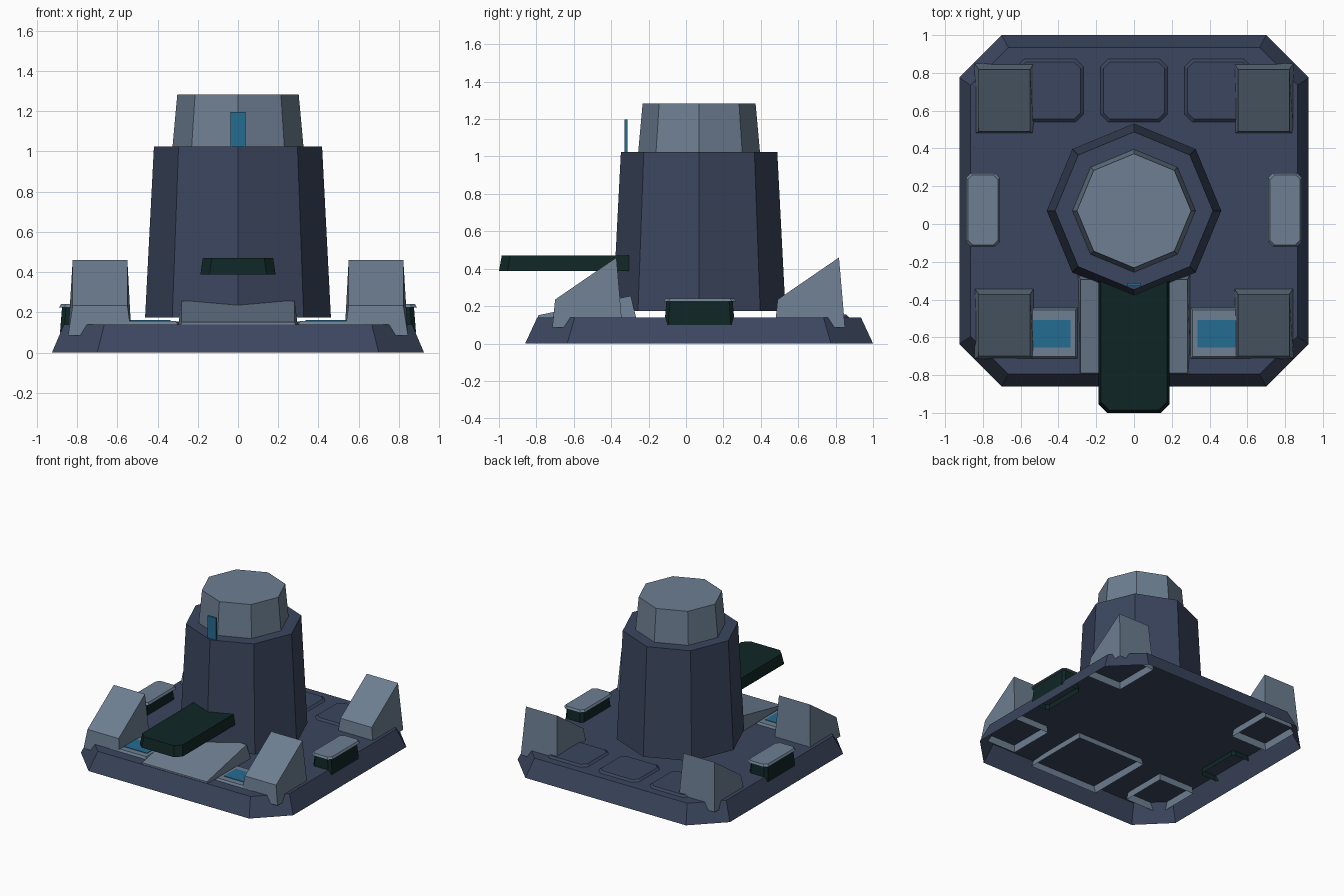
import bpy, bmesh, math

if "Cube" in bpy.data.objects:
    bpy.data.objects.remove(bpy.data.objects["Cube"])


def srgb(r, g, b):
    lin = lambda c: c / 12.92 if c <= 0.04045 else ((c + 0.055) / 1.055) ** 2.4
    return [lin(c / 255) for c in (r, g, b)] + [1.0]


def material(name, *rgb):
    m = bpy.data.materials.new(name)
    m.diffuse_color = srgb(*rgb)
    m.use_nodes = True
    m.node_tree.nodes["Principled BSDF"].inputs["Base Color"].default_value = m.diffuse_color
    return m


SLATE = material("slate_blue", 59, 70, 94)
GREY = material("light_grey", 109, 126, 145)
DARK = material("dark_green", 15, 38, 37)
BLUE = material("window_blue", 37, 108, 146)


def rect(x0, x1, y0, y1, c=0.0):
    """Counter-clockwise rectangle outline, optionally with cut corners."""
    if c == 0:
        return [(x0, y0), (x1, y0), (x1, y1), (x0, y1)]
    return [(x0 + c, y0), (x1 - c, y0), (x1, y0 + c), (x1, y1 - c),
            (x1 - c, y1), (x0 + c, y1), (x0, y1 - c), (x0, y0 + c)]


def octagon(r, cy):
    return [(r * math.cos(i * math.pi / 4), cy + r * math.sin(i * math.pi / 4)) for i in range(8)]


def loft(name, mat, low, z0, high, z1, bottom=False):
    """Wall between two outlines with a closed top; z1 may be a function of y."""
    top_z = z1 if callable(z1) else (lambda y: z1)
    bm = bmesh.new()
    a = [bm.verts.new((x, y, z0)) for x, y in low]
    b = [bm.verts.new((x, y, top_z(y))) for x, y in high]
    n = len(a)
    for i in range(n):
        j = (i + 1) % n
        bm.faces.new((a[i], a[j], b[j], b[i]))
    bm.faces.new(b)
    if bottom:
        bm.faces.new(a[::-1])
    me = bpy.data.meshes.new(name)
    bm.to_mesh(me)
    bm.free()
    me.materials.append(mat)
    ob = bpy.data.objects.new(name, me)
    bpy.context.collection.objects.link(ob)
    return ob


def side_rect(s, x0, x1, y0, y1, c=0.0):
    """Rectangle on the right (s=1) or mirrored to the left (s=-1)."""
    return rect(min(s * x0, s * x1), max(s * x0, s * x1), y0, y1, c)


# Base shell, open underneath
loft("base", SLATE, rect(-0.925, 0.925, -0.86, 1.0, 0.225), 0,
     rect(-0.865, 0.865, -0.795, 0.935, 0.2), 0.14)

# Tower and cap
CY = 0.07
loft("tower", SLATE, octagon(0.462, CY), 0.175, octagon(0.418, CY), 1.025)
loft("tower_cap", GREY, octagon(0.326, CY), 1.02, octagon(0.302, CY), 1.282)
loft("sensor_plate", BLUE, rect(-0.037, 0.037, -0.328, -0.312), 1.0,
     rect(-0.037, 0.037, -0.328, -0.312), 1.197, True)

# Flat barrel sticking out of the tower front
loft("barrel", DARK, rect(-0.187, 0.187, -1.0, -0.2, 0.045), 0.388,
     rect(-0.175, 0.175, -0.985, -0.21, 0.045), 0.47, True)

# Front ramp
loft("ramp", GREY, rect(-0.302, 0.302, -0.795, -0.255), 0.09,
     rect(-0.282, 0.282, -0.79, -0.295), lambda y: 0.255 + 0.21 * (y + 0.295))

for s, side in ((1, "right"), (-1, "left")):
    # Corner wedges, low at the front and high at the back
    for y, end in ((-0.705, "front"), (0.485, "back")):
        loft(f"wedge_{end}_{side}", GREY, side_rect(s, 0.53, 0.845, y - 0.01, y + 0.365), 0.085,
             side_rect(s, 0.55, 0.822, y + 0.005, y + 0.333),
             lambda v, y=y: 0.235 + 0.225 * (v - y - 0.005) / 0.328)

    # Side pods with light lids
    loft(f"pod_{side}", DARK, side_rect(s, 0.72, 0.885, -0.115, 0.26, 0.02), 0.1,
         side_rect(s, 0.73, 0.875, -0.105, 0.25, 0.02), 0.226)
    loft(f"pod_lid_{side}", GREY, side_rect(s, 0.71, 0.89, -0.12, 0.27, 0.025), 0.224,
         side_rect(s, 0.72, 0.88, -0.11, 0.26, 0.025), 0.24, True)

    # Front panels with blue windows
    loft(f"front_panel_{side}", GREY, side_rect(s, 0.3, 0.62, -0.712, -0.445), 0.14,
         side_rect(s, 0.31, 0.61, -0.702, -0.455), 0.157)
    loft(f"panel_window_{side}", BLUE, side_rect(s, 0.335, 0.59, -0.655, -0.507), 0.155,
         side_rect(s, 0.335, 0.59, -0.655, -0.507), 0.161)

# Row of hatches at the back
for i, x in enumerate((-0.445, 0, 0.445)):
    loft(f"back_hatch_{i + 1}", SLATE, rect(x - 0.177, x + 0.177, 0.54, 0.873, 0.04), 0.14,
         rect(x - 0.162, x + 0.162, 0.555, 0.858, 0.035), 0.154)
